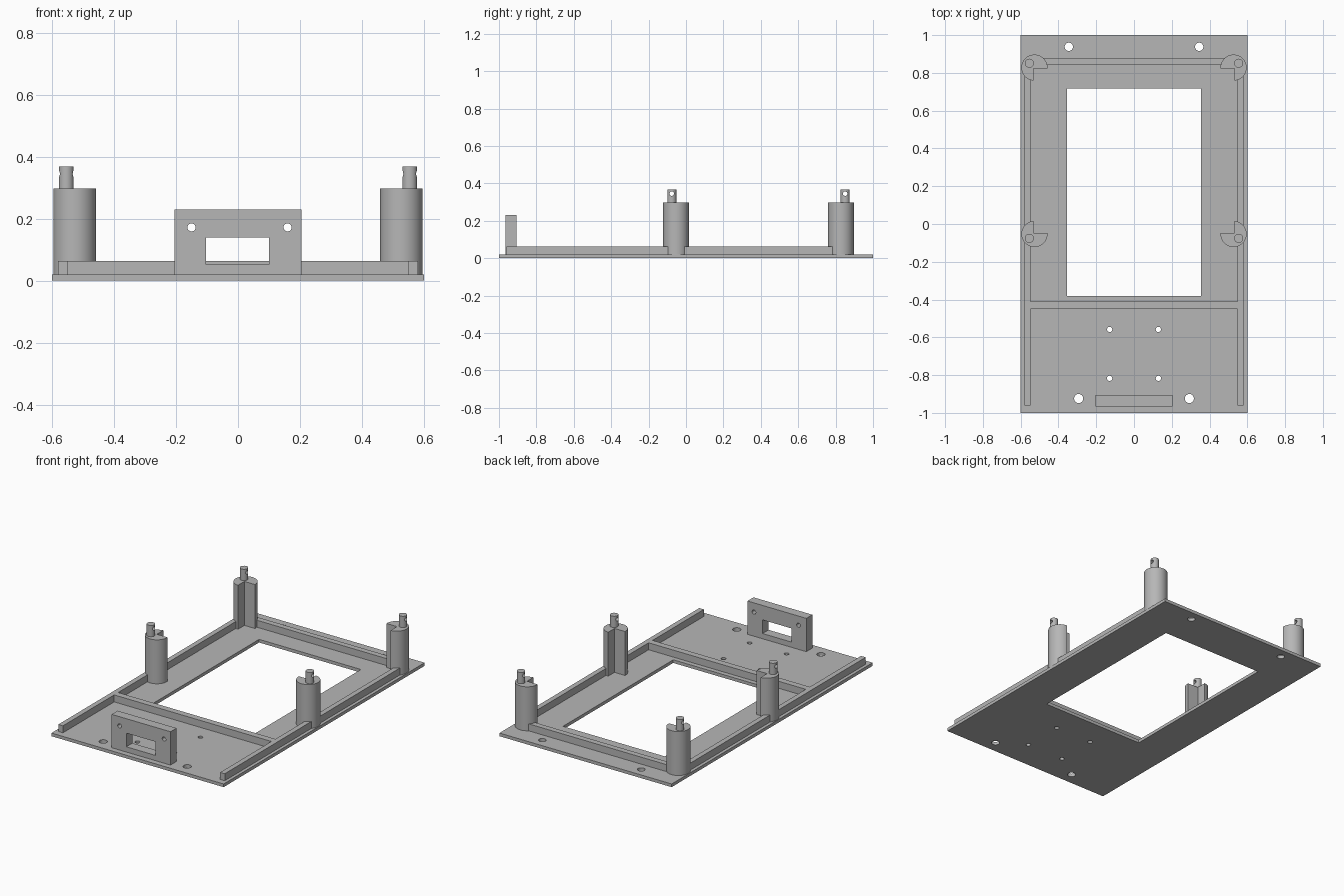
import bpy, bmesh
from math import cos, sin, pi

cube = bpy.data.objects.get("Cube")
if cube:
    bpy.data.objects.remove(cube, do_unlink=True)

grey = bpy.data.materials.new("plain grey")
grey.use_nodes = True
grey.diffuse_color = (0.47, 0.47, 0.47, 1)
grey.node_tree.nodes["Principled BSDF"].inputs["Base Color"].default_value = (0.47, 0.47, 0.47, 1)


def prism(name, outline, low, high, axis="z"):
    """Extrude an outline along an axis; z uses (x, y), y uses (x, z), x uses (y, z)."""
    place = {"z": lambda a, b, h: (a, b, h),
             "y": lambda a, b, h: (a, h, b),
             "x": lambda a, b, h: (h, a, b)}[axis]
    bm = bmesh.new()
    base = [bm.verts.new(place(a, b, low)) for a, b in outline]
    top = [bm.verts.new(place(a, b, high)) for a, b in outline]
    bm.faces.new(base)
    bm.faces.new(top)
    for i in range(len(base)):
        j = (i + 1) % len(base)
        bm.faces.new((base[i], base[j], top[j], top[i]))
    bmesh.ops.recalc_face_normals(bm, faces=bm.faces)
    mesh = bpy.data.meshes.new(name)
    bm.to_mesh(mesh)
    bm.free()
    mesh.materials.append(grey)
    obj = bpy.data.objects.new(name, mesh)
    bpy.context.collection.objects.link(obj)
    return obj


def rect(a0, a1, b0, b1):
    return [(a0, b0), (a1, b0), (a1, b1), (a0, b1)]


def circle(a, b, r, n=32):
    return [(a + r * cos(2 * pi * i / n), b + r * sin(2 * pi * i / n)) for i in range(n)]


def select_only(obj):
    bpy.ops.object.select_all(action="DESELECT")
    obj.select_set(True)
    bpy.context.view_layer.objects.active = obj


def cut(obj, outlines, low, high, axis="z"):
    """Cut every outline right through the object."""
    select_only(obj)
    for outline in outlines:
        cutter = prism("cutter", outline, low, high, axis)
        cutter.hide_render = True
        mod = obj.modifiers.new("cut", "BOOLEAN")
        mod.operation = "DIFFERENCE"
        mod.solver = "EXACT"
        mod.object = cutter
        bpy.ops.object.modifier_apply(modifier=mod.name)
        bpy.data.objects.remove(cutter, do_unlink=True)


def smooth(obj):
    select_only(obj)
    bpy.ops.object.shade_smooth_by_angle(angle=pi / 6)


FLOOR, RIB = 0.02, 0.064

# Base plate with display window and screw holes
plate = prism("base_plate", rect(-0.6, 0.6, -1, 1), 0, FLOOR)
holes = [rect(-0.355, 0.355, -0.38, 0.717)]
for s in (-1, 1):
    holes += [circle(s * 0.345, 0.938, 0.022), circle(s * 0.293, -0.924, 0.024),
              circle(s * 0.129, -0.558, 0.014), circle(s * 0.129, -0.817, 0.014)]
cut(plate, holes, -0.1, 0.1)
smooth(plate)

# Raised ribs
for side, s in (("left", 1), ("right", -1)):
    prism(side + "_rib", rect(s * 0.548, s * 0.58, -0.96, 0.85), FLOOR, RIB)
prism("cross_rib", rect(-0.548, 0.548, -0.45, -0.41), FLOOR, RIB)
prism("back_rib", rect(-0.55, 0.55, 0.844, 0.88), FLOOR, RIB)

# Upright bracket with connector opening and two screw holes
bracket = prism("front_bracket", rect(-0.205, 0.205, FLOOR, 0.23), -0.965, -0.905, "y")
cut(bracket, [rect(-0.103, 0.1, 0.053, 0.139), circle(-0.15, 0.172, 0.013),
              circle(0.16, 0.172, 0.013)], -1.1, -0.8, "y")
smooth(bracket)

# Notched corner posts, each with a cross-drilled peg on top
R = 0.069
for side, sx in (("left", 1), ("right", -1)):
    for row, y, peg_y, facing in (("back", 0.828, 0.851, -1), ("middle", -0.053, -0.076, 1)):
        # three quarters of a disc, open towards the window
        arc = [(R * cos(pi / 2 + i * pi / 32), R * sin(pi / 2 + i * pi / 32)) for i in range(49)]
        outline = [(sx * 0.527 - sx * a, y + facing * b) for a, b in [(-0.005, 0.005)] +
                   [(-0.005, R)] + arc[2:-2] + [(R, 0.005)]]
        post = prism(f"{row}_{side}_post", outline, FLOOR, 0.297)
        smooth(post)
        peg = prism(f"{row}_{side}_peg", circle(sx * 0.554, peg_y, 0.024), 0.29, 0.368)
        cut(peg, [circle(peg_y, 0.345, 0.012, 20)], sx * 0.5, sx * 0.61, "x")
        smooth(peg)
